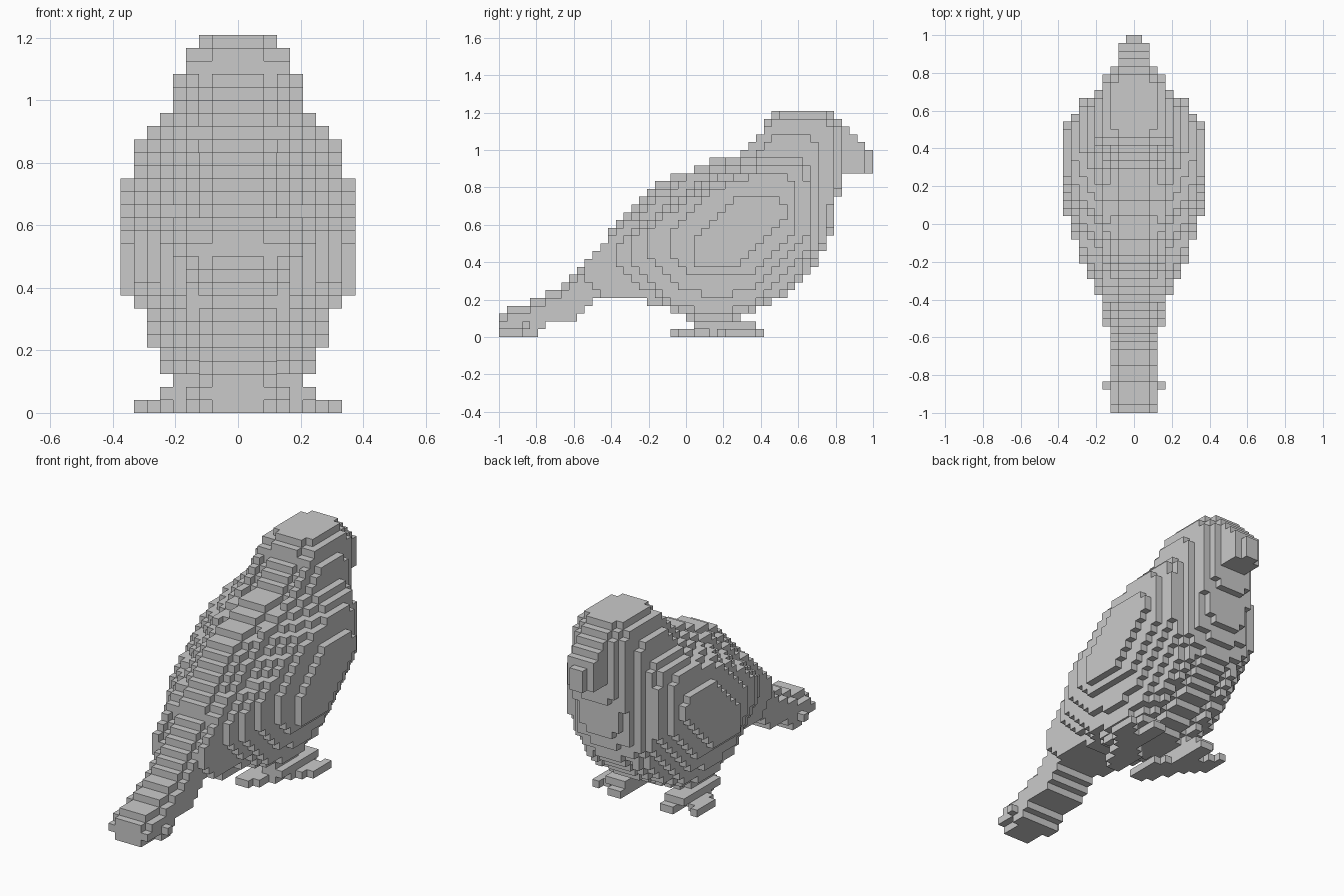
import bpy
import bmesh
from mathutils import Vector

cube = bpy.data.objects.get("Cube")
if cube:
    bpy.data.objects.remove(cube, do_unlink=True)

VOXEL = 2 / 48          # edge of one block
MIDDLE = 24             # block index at y = 0

grey = bpy.data.materials.new("stone_grey")
grey.use_nodes = True
grey.diffuse_color = (0.59, 0.59, 0.59, 1)
grey.node_tree.nodes["Principled BSDF"].inputs["Base Color"].default_value = (0.59, 0.59, 0.59, 1)


def inside(a, b, outline):
    """Even-odd test of a point against a closed outline."""
    hit = False
    for (a1, b1), (a2, b2) in zip(outline, outline[1:] + outline[:1]):
        if (b1 > b) != (b2 > b) and a < a1 + (b - b1) * (a2 - a1) / (b2 - b1):
            hit = not hit
    return hit


def fill(outline):
    """All grid squares whose centres lie inside the outline."""
    return {(a, b) for a in range(48) for b in range(48)
            if inside(a + 0.5, b + 0.5, outline)}


# Side silhouette of the bird, in blocks (along, up)
underside = [(0, 0), (5, 0), (7, 2), (10, 2), (13, 5), (18, 5), (24, 2.5), (25, 2),
             (30, 2), (32, 3), (34, 4), (36, 5), (38.5, 7), (40.5, 9), (42.5, 13),
             (43, 13), (43, 18), (44, 18), (44, 20), (45, 21)]
topside = [(48, 21), (48, 24), (43, 28.5), (43, 29), (35, 29), (34.5, 28),
           (33.5, 26), (31.5, 24), (30.5, 23), (27.5, 22.6), (23.5, 21), (20, 19.6),
           (18.5, 18), (15.5, 15), (13.5, 12), (11.5, 10), (9.5, 8), (7, 6),
           (2.5, 4), (0, 3)]
silhouette = fill(underside + topside)

# Side outlines of the wider slices, from half width 4 to half width 9
slices = [
    [(11, 8), (12, 6), (14, 5), (18, 5), (24, 3), (30, 2), (34, 4), (39, 7),
     (42, 13), (43, 20), (43, 27), (42, 28), (35, 28), (32, 24), (24, 20.3),
     (15, 13.5), (11, 9.5)],
    [(15, 10), (17, 7), (24, 3), (31, 3), (37, 6), (41, 12), (41, 24), (40, 26),
     (36, 26), (34, 24), (25, 19.5), (15, 12)],
    [(17, 10), (23, 4), (27, 3), (33, 4), (40, 11), (40, 21), (39, 23), (34, 23),
     (26, 19.5), (17, 13)],
    [(19, 11), (24, 6), (28, 5), (33, 6), (40, 13), (40, 19), (39, 22), (34, 22),
     (27, 19.5), (19, 14)],
    [(22, 11), (24, 8), (32, 8), (38, 13), (38, 20), (37, 21), (34, 21), (28, 19),
     (22, 14)],
    [(25, 9), (31, 9), (37, 15), (37, 17), (36, 18), (31, 18), (25, 13)],
]


def in_rounded_slice(y, z):
    """Third slice: the silhouette with rounded back, crown, chest and tail tip."""
    if z == 28:
        return 36 <= y < 42
    flat_below = 3 <= y < 24
    return (y < 44 and (y, z + 1) in silhouette
            and (flat_below or (y, z - 1) in silhouette))


# Narrow slices: beak tip, beak and the rounded ridge of the back
layers = [silhouette,
          {(y, z) for y, z in silhouette if y < 47},
          {(y, z) for y, z in silhouette if in_rounded_slice(y, z)}]
layers += [fill(outline) for outline in slices]

parts = {"body": set(), "tail": set(), "beak": set(),
         "left_leg": set(), "right_leg": set()}


def add_mirrored(name, x, y, z):
    parts[name] |= {(x, y, z), (-1 - x, y, z)}


for x, layer in enumerate(layers):
    for y, z in layer:
        name = "tail" if y < 11 else "beak" if y > 43 else "body"
        add_mirrored(name, x, y, z)

# Small blocks standing out on both sides of the tail
add_mirrored("tail", 3, 3, 1)

# Legs with turned-out, spread toes
foot = [(1, 22), (3, 22), (5, 26), (8, 29), (8, 33), (7, 33), (6, 31), (5, 31),
        (5, 34), (3, 34), (3, 29), (1, 26)]
leg = {(x, y, 0) for x, y in fill(foot)}
leg |= {(x, y, 1) for x in range(3, 6) for y in range(25, 33)}
leg |= {(x, y, 2) for x in range(2, 5) for y in range(25, 30)}
parts["left_leg"] = leg
parts["right_leg"] = {(-1 - x, y, z) for x, y, z in leg}

occupied = set().union(*parts.values())


def build_blocks(name, cells):
    """Mesh of the exposed block sides of one part."""
    bm = bmesh.new()
    corners = {}

    def corner(point):
        key = tuple(round(c) for c in point)
        if key not in corners:
            x, y, z = key
            corners[key] = bm.verts.new((x * VOXEL, (y - MIDDLE) * VOXEL, z * VOXEL))
        return corners[key]

    for cell in sorted(cells):
        centre = Vector(cell) + Vector((0.5, 0.5, 0.5))
        for axis in range(3):
            for sign in (-1, 1):
                normal = Vector((0, 0, 0))
                normal[axis] = sign
                if tuple(int(c + n) for c, n in zip(cell, normal)) in occupied:
                    continue
                u = Vector((0, 0, 0))
                u[(axis + 1) % 3] = 0.5
                v = normal.cross(u)
                mid = centre + normal / 2
                bm.faces.new([corner(mid + a * u + b * v)
                              for a, b in ((-1, -1), (1, -1), (1, 1), (-1, 1))])
    mesh = bpy.data.meshes.new(name)
    bm.to_mesh(mesh)
    bm.free()
    mesh.materials.append(grey)
    bpy.context.scene.collection.objects.link(bpy.data.objects.new(name, mesh))


for name, cells in parts.items():
    build_blocks(name, cells)
